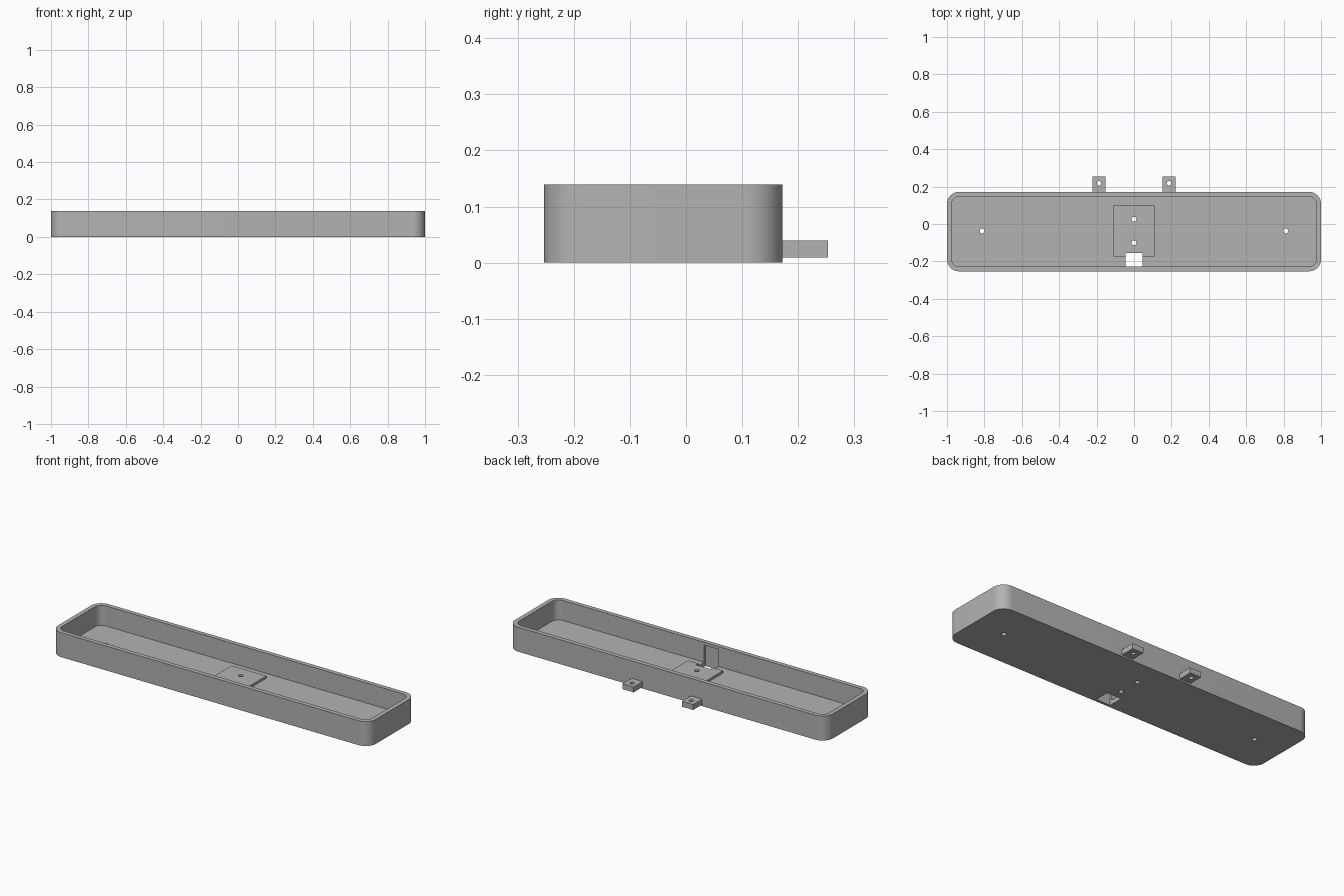
import bpy, bmesh, math

cube = bpy.data.objects.get("Cube")
if cube:
    bpy.data.objects.remove(cube, do_unlink=True)

grey = bpy.data.materials.new("plain grey")
grey.use_nodes = True
colour = (0.45, 0.45, 0.45, 1)
grey.diffuse_color = colour
grey.node_tree.nodes["Principled BSDF"].inputs["Base Color"].default_value = colour


def prism(name, outline, z0, z1):
    """Extrude a flat outline from z0 up to z1."""
    bm = bmesh.new()
    face = bm.faces.new([bm.verts.new((x, y, z0)) for x, y in outline])
    top = bmesh.ops.extrude_face_region(bm, geom=[face])["geom"]
    for v in top:
        if isinstance(v, bmesh.types.BMVert):
            v.co.z = z1
    bmesh.ops.recalc_face_normals(bm, faces=bm.faces)
    mesh = bpy.data.meshes.new(name)
    bm.to_mesh(mesh)
    bm.free()
    mesh.materials.append(grey)
    obj = bpy.data.objects.new(name, mesh)
    bpy.context.collection.objects.link(obj)
    return obj


def rectangle(x0, x1, y0, y1):
    return [(x0, y0), (x1, y0), (x1, y1), (x0, y1)]


def rounded(x0, x1, y0, y1, r, steps=12):
    points = []
    centres = [(x1 - r, y1 - r), (x0 + r, y1 - r), (x0 + r, y0 + r), (x1 - r, y0 + r)]
    for corner, (cx, cy) in enumerate(centres):
        for i in range(steps + 1):
            a = (corner + i / steps) * math.pi / 2
            points.append((cx + r * math.cos(a), cy + r * math.sin(a)))
    return points


def circle(cx, cy, r, sides=24):
    turn = 2 * math.pi / sides
    return [(cx + r * math.cos(i * turn), cy + r * math.sin(i * turn)) for i in range(sides)]


def cut(obj, outline, z0, z1):
    """Subtract an extruded outline from an object."""
    cutter = prism("cutter", outline, z0, z1)
    mod = obj.modifiers.new("cut", "BOOLEAN")
    mod.operation = "DIFFERENCE"
    mod.solver = "EXACT"
    mod.object = cutter
    bpy.context.view_layer.objects.active = obj
    bpy.ops.object.modifier_apply(modifier=mod.name)
    bpy.data.objects.remove(cutter, do_unlink=True)


front, back, height = -0.253, 0.172, 0.139
wall, floor, radius = 0.025, 0.025, 0.065
hole = 0.013

# Open tray with rounded corners
tray = prism("tray", rounded(-1, 1, front, back, radius), 0, height)
cavity = rounded(-1 + wall, 1 - wall, front + wall, back - wall, radius - wall)
cut(tray, cavity, floor, height + 0.1)

# Raised pad in the middle of the floor
pad = prism("mounting_pad", rectangle(-0.11, 0.11, -0.175, 0.098), floor - 0.002, floor + 0.014)

# Cable slot through the floor, recessed into the front wall
for part in (tray, pad):
    cut(part, rectangle(-0.045, 0.045, front + 0.015, -0.154), -0.1, 0.122)
    for y in (0.025, -0.1):
        cut(part, circle(0, y, hole), -0.1, 0.1)

# Screw holes near the ends
for x in (-0.812, 0.812):
    cut(tray, circle(x, -0.037, hole), -0.1, 0.1)

# Drilled tabs on the back
parts = [tray, pad]
for side, x in (("right", -0.187), ("left", 0.187)):
    tab = prism(side + "_tab", rectangle(x - 0.035, x + 0.035, back - 0.004, 0.253), 0.009, 0.04)
    cut(tab, circle(x, 0.218, 0.012), -0.1, 0.1)
    parts.append(tab)

# Smooth the rounded corners, keep edges sharp
bpy.ops.object.select_all(action="DESELECT")
for part in parts:
    part.select_set(True)
bpy.context.view_layer.objects.active = tray
bpy.ops.object.shade_smooth_by_angle(angle=math.radians(30))
